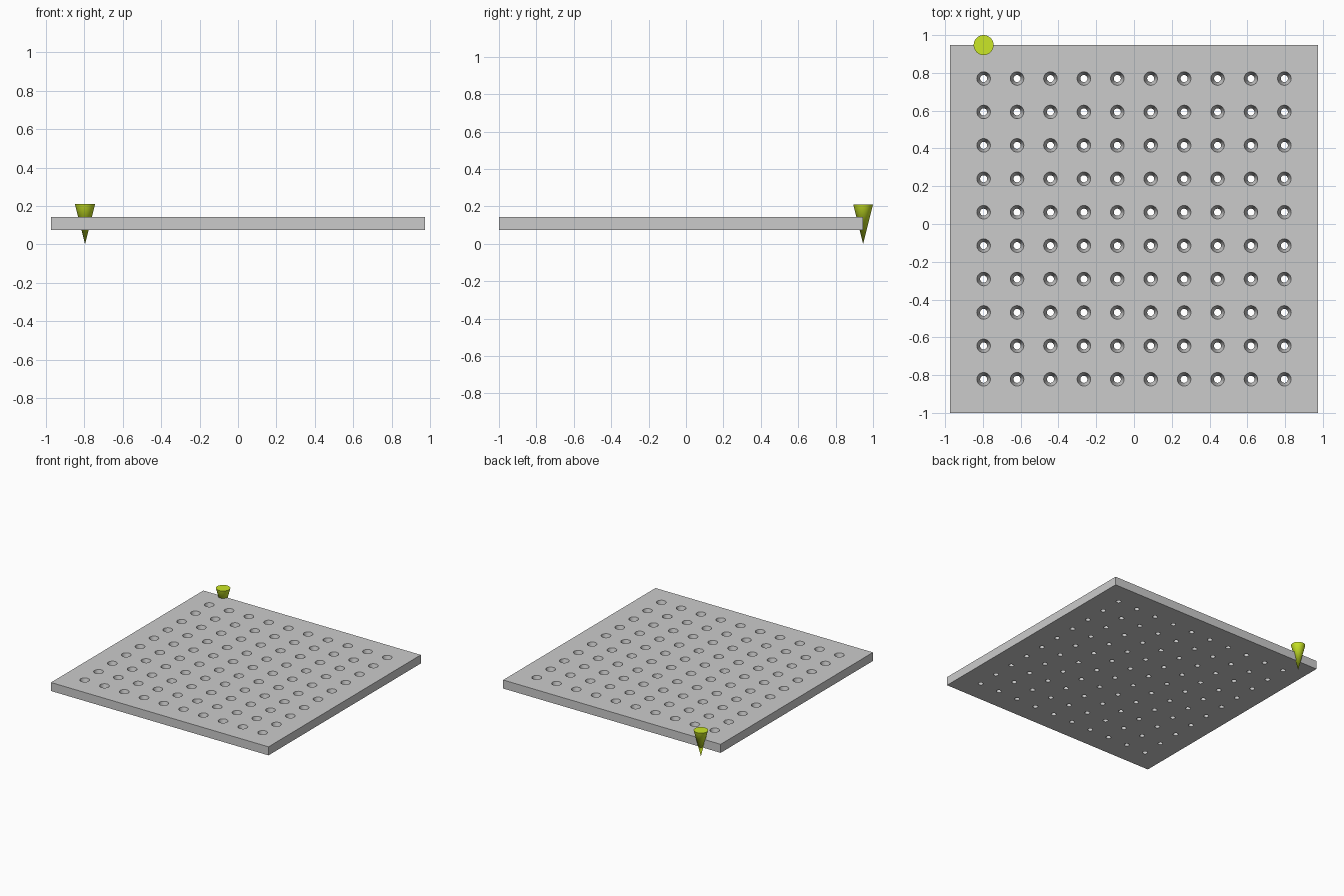
import bpy, bmesh, math
from mathutils import Matrix

if "Cube" in bpy.data.objects:
    bpy.data.objects.remove(bpy.data.objects["Cube"])

HALF = 0.973                 # half side of the square plate
Y_MIN, Y_MAX = -1.0, 0.947
Z_LOW, Z_HIGH = 0.074, 0.143
CONE_R, CONE_H = 0.053, 0.211
COUNT = 10
STEP = 2 * HALF / (COUNT + 1)


def material(name, colour):
    mat = bpy.data.materials.new(name)
    mat.diffuse_color = (*colour, 1.0)
    mat.use_nodes = True
    mat.node_tree.nodes["Principled BSDF"].inputs["Base Color"].default_value = mat.diffuse_color
    return mat


def cone_object(name, points, mat):
    """Upside-down cones, tips on z = 0, one at each (x, y) point."""
    bm = bmesh.new()
    for x, y in points:
        bmesh.ops.create_cone(bm, cap_ends=True, segments=32,
                              radius1=0.0, radius2=CONE_R, depth=CONE_H,
                              matrix=Matrix.Translation((x, y, CONE_H / 2)))
    bmesh.ops.remove_doubles(bm, verts=bm.verts, dist=1e-5)
    bmesh.ops.recalc_face_normals(bm, faces=bm.faces)
    mesh = bpy.data.meshes.new(name)
    bm.to_mesh(mesh)
    bm.free()
    mesh.materials.append(mat)
    obj = bpy.data.objects.new(name, mesh)
    bpy.context.collection.objects.link(obj)
    return obj


def smooth(obj):
    bpy.ops.object.select_all(action='DESELECT')
    obj.select_set(True)
    bpy.context.view_layer.objects.active = obj
    bpy.ops.object.shade_smooth_by_angle(angle=math.radians(30))


grey = material("plate grey", (0.6, 0.6, 0.6))
lime = material("lime green", (0.6, 0.8, 0.02))

# square plate
bpy.ops.mesh.primitive_cube_add(
    size=1, location=(0, (Y_MIN + Y_MAX) / 2, (Z_LOW + Z_HIGH) / 2))
plate = bpy.context.object
plate.name = "perforated_plate"
plate.scale = (2 * HALF, Y_MAX - Y_MIN, Z_HIGH - Z_LOW)
bpy.ops.object.transform_apply(location=True, rotation=False, scale=True)
plate.data.materials.append(grey)

# grid of tapered holes, cut by copies of the cone
xs = [-HALF + STEP * (i + 1) for i in range(COUNT)]
ys = [Y_MAX - STEP * (j + 1) for j in range(COUNT)]
cutter = cone_object("hole_cutter", [(x, y) for x in xs for y in ys], grey)
cutter.hide_render = True
cut = plate.modifiers.new("holes", 'BOOLEAN')
cut.operation = 'DIFFERENCE'
cut.solver = 'EXACT'
cut.object = cutter
bpy.context.view_layer.objects.active = plate
bpy.ops.object.modifier_apply(modifier=cut.name)
bpy.data.objects.remove(cutter)
smooth(plate)

# single cone standing in the back edge, in line with the first column
cone = cone_object("tapered_cone", [(xs[0], Y_MAX)], lime)
smooth(cone)
